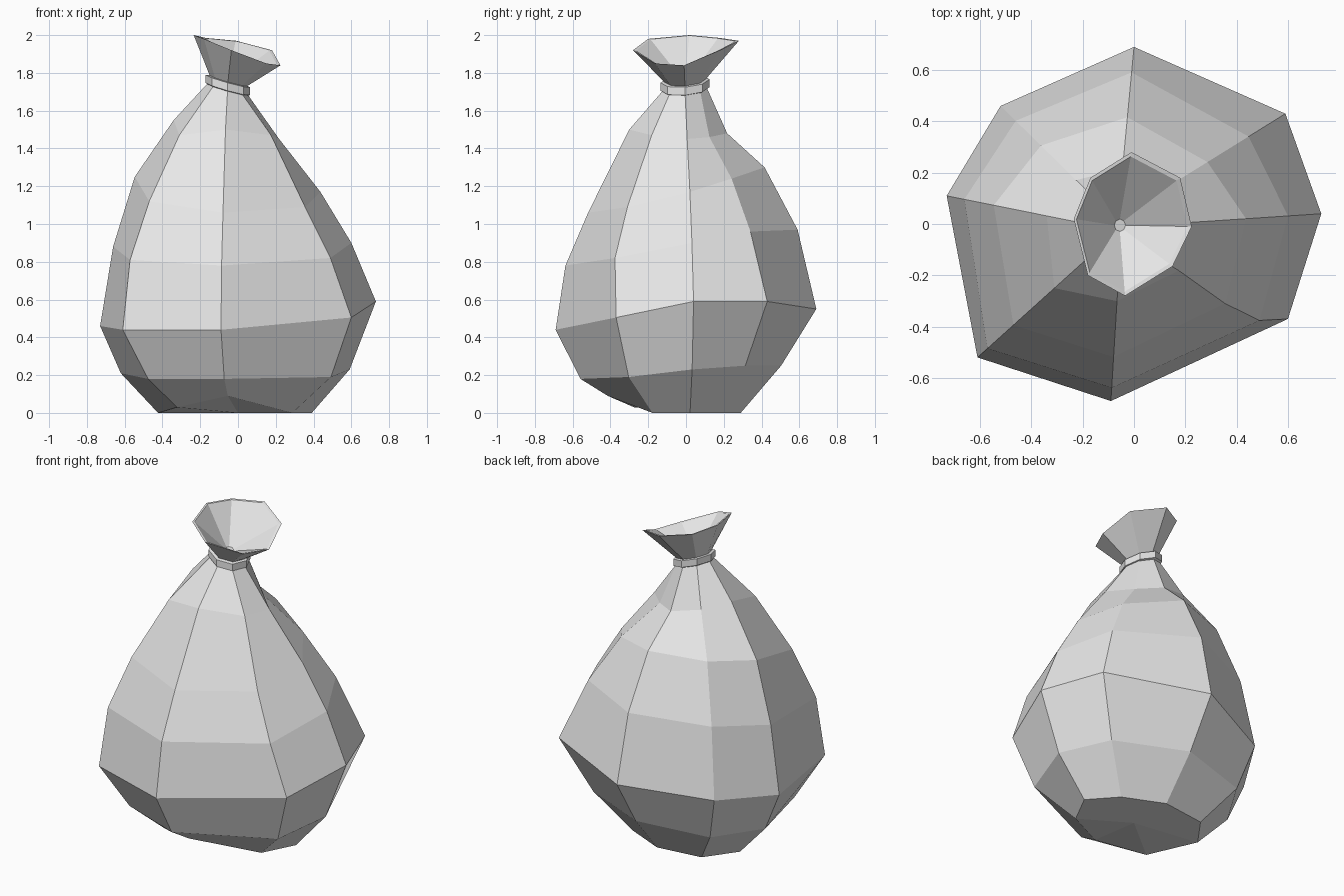
import bpy, bmesh, math

if "Cube" in bpy.data.objects:
    bpy.data.objects.remove(bpy.data.objects["Cube"])

cloth = bpy.data.materials.new("light grey cloth")
cloth.diffuse_color = (0.8, 0.8, 0.8, 1)
cloth.use_nodes = True
cloth.node_tree.nodes["Principled BSDF"].inputs["Base Color"].default_value = cloth.diffuse_color
N = 8
CX, CY = -0.055, -0.005


def tilted_ring(radius, z):
    """Eight-sided ring around the neck, leaning down towards +x."""
    pts = []
    for i in range(N):
        a = math.radians(45 * i)
        dx, dy = radius * math.cos(a), radius * math.sin(a)
        pts.append((CX + dx, CY + dy * 1.1, z - 0.28 * dx + 0.08 * dy))
    return pts


def loft(name, rings, closed=False, cap_point=None, cap_end=False):
    bm = bmesh.new()
    vs = [[bm.verts.new(p) for p in r] for r in rings]
    pairs = list(zip(vs, vs[1:]))
    if closed:
        pairs.append((vs[-1], vs[0]))
    for a, b in pairs:
        for i in range(N):
            j = (i + 1) % N
            bm.faces.new((a[i], a[j], b[j], b[i]))
    if cap_point:
        c = bm.verts.new(cap_point)
        for i in range(N):
            bm.faces.new((c, vs[0][(i + 1) % N], vs[0][i]))
    if cap_end:
        bm.faces.new(vs[-1])
    bmesh.ops.recalc_face_normals(bm, faces=bm.faces[:])
    me = bpy.data.meshes.new(name)
    bm.to_mesh(me)
    bm.free()
    me.materials.append(cloth)
    ob = bpy.data.objects.new(name, me)
    bpy.context.collection.objects.link(ob)
    return ob


# Sack body: widest point of each of the eight folds, counterclockwise from +x
wide = [(.73, .04, .59), (.59, .43, .59), (0, .69, .55), (-.52, .46, .50),
        (-.73, .11, .46), (-.61, -.52, .44), (-.09, -.69, .44), (.60, -.37, .505)]
# (scale, height) of foot and lower belly for each fold
below = [[(.535, 0), (.42, 0), (.42, 0), (.55, 0), (.58, 0), (.53, .03), (.60, .09), (.48, 0)],
         [(.81, .23), (.73, .25), (.73, .25), (.85, .22), (.85, .21), (.78, .18), (.81, .18), (.82, .19)]]
# (fraction of the way to the neck, height) for the three upper rings
above = [[(.19, .90), (.25, .96), (.17, .97), (.15, .93), (.12, .88), (.08, .81), (.09, .78), (.19, .82)],
         [(.43, 1.17), (.53, 1.24), (.47, 1.30), (.40, 1.28), (.32, 1.25), (.29, 1.12), (.30, 1.06), (.42, 1.09)],
         [(.75, 1.45), (.86, 1.46), (.81, 1.48), (.75, 1.52), (.68, 1.55), (.62, 1.47), (.68, 1.50), (.73, 1.47)]]
neck = tilted_ring(.102, 1.72)
rings = [[(w[0] * s, w[1] * s, z) for w, (s, z) in zip(wide, row)] for row in below]
rings.append(wide)
for row, bulge in zip(above, (.06, .06, .02)):
    ring = [(w[0] + (n[0] - w[0]) * t, w[1] + (n[1] - w[1]) * t, z)
            for w, n, (t, z) in zip(wide, neck, row)]
    x, y, z = ring[7]
    ring[7] = (x, y - bulge, z)      # front right fold bulges forward
    rings.append(ring)
rings.append(neck)
loft("sack_body", rings, cap_point=(0, 0, 0))

# Tie band around the neck
loft("tie_band", [tilted_ring(.095, 1.705), tilted_ring(.118, 1.715),
                  tilted_ring(.118, 1.757), tilted_ring(.085, 1.762)], closed=True)

# Flared mouth above the band, with a thin lip and a funnel inside
rim = [(.225, -.01, 1.84), (.18, .18, 1.92), (-.01, .28, 1.97), (-.17, .18, 1.985),
       (-.235, .02, 2.0), (-.18, -.20, 1.98), (-.035, -.28, 1.92), (.15, -.165, 1.85)]
lip = [(CX + (x - CX) * .94, CY + (y - CY) * .94, z - .002) for x, y, z in rim]
loft("flared_mouth", [tilted_ring(.088, 1.745), rim, lip, tilted_ring(.022, 1.765)],
     cap_end=True)
